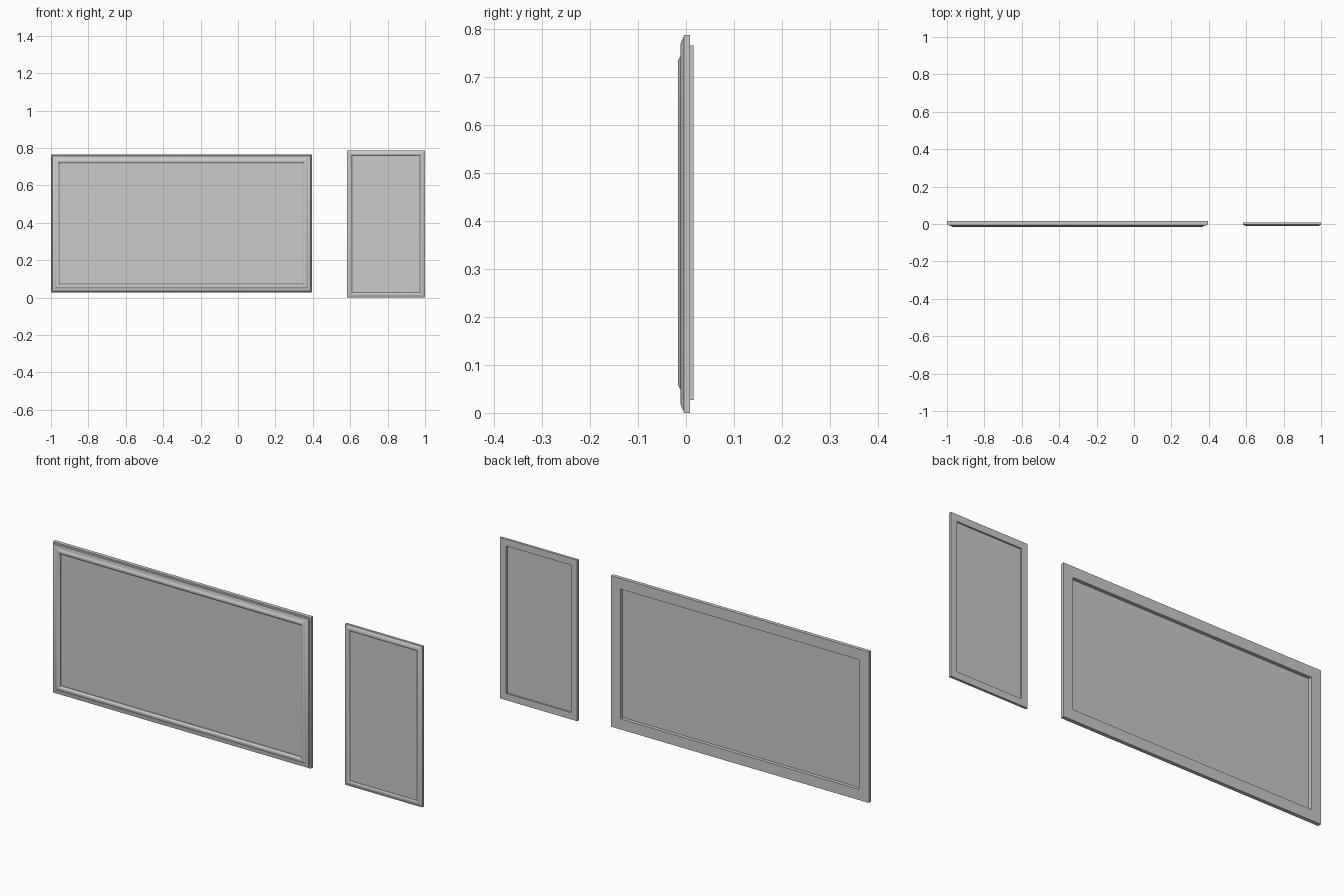
import bpy, bmesh

if "Cube" in bpy.data.objects:
    bpy.data.objects.remove(bpy.data.objects["Cube"])


def finish(bm, name):
    bmesh.ops.recalc_face_normals(bm, faces=bm.faces)
    mesh = bpy.data.meshes.new(name)
    bm.to_mesh(mesh)
    bm.free()
    ob = bpy.data.objects.new(name, mesh)
    bpy.context.collection.objects.link(ob)
    bpy.context.view_layer.objects.active = ob
    ob.select_set(True)
    bpy.ops.object.shade_smooth_by_angle(angle=0.5)
    ob.select_set(False)


def mitred_frame(name, x0, x1, z0, z1, profile):
    """Sweep a closed (inset, y) profile around a rectangle."""
    bm = bmesh.new()
    loops = []
    for w, y in profile:
        corners = [(x0 + w, z0 + w), (x1 - w, z0 + w), (x1 - w, z1 - w), (x0 + w, z1 - w)]
        loops.append([bm.verts.new((x, y, z)) for x, z in corners])
    for i, a in enumerate(loops):
        b = loops[(i + 1) % len(loops)]
        for j in range(4):
            k = (j + 1) % 4
            bm.faces.new((a[j], a[k], b[k], b[j]))
    finish(bm, name)


def panel(name, x0, x1, z0, z1, y0, y1):
    bm = bmesh.new()
    bmesh.ops.create_cube(bm, size=1)
    for v in bm.verts:
        v.co.x = x0 if v.co.x < 0 else x1
        v.co.y = y0 if v.co.y < 0 else y1
        v.co.z = z0 if v.co.z < 0 else z1
    finish(bm, name)


# wide frame: stepped outer edge, rounded moulding near the opening
wide_profile = [(0, 0.016), (0, -0.002), (0.006, -0.003), (0.008, -0.007),
                (0.016, -0.009), (0.022, -0.011), (0.026, -0.0145), (0.031, -0.0165),
                (0.037, -0.0165), (0.042, -0.014), (0.045, -0.010), (0.047, -0.009),
                (0.047, -0.003), (0.052, -0.003), (0.052, 0.016)]
mitred_frame("wide_frame", -1.0, 0.395, 0.027, 0.765, wide_profile)
panel("wide_panel", -0.955, 0.35, 0.072, 0.72, -0.005, -0.001)

# narrow frame: slimmer moulding
narrow_profile = [(0, 0.008), (0, -0.004), (0.004, -0.005), (0.008, -0.0075),
                  (0.013, -0.010), (0.018, -0.011), (0.022, -0.010), (0.025, -0.0075),
                  (0.027, -0.006), (0.027, -0.001), (0.033, -0.001), (0.033, 0.008)]
mitred_frame("narrow_frame", 0.583, 1.0, 0.0, 0.787, narrow_profile)
panel("narrow_panel", 0.607, 0.976, 0.024, 0.763, -0.004, 0.0)
